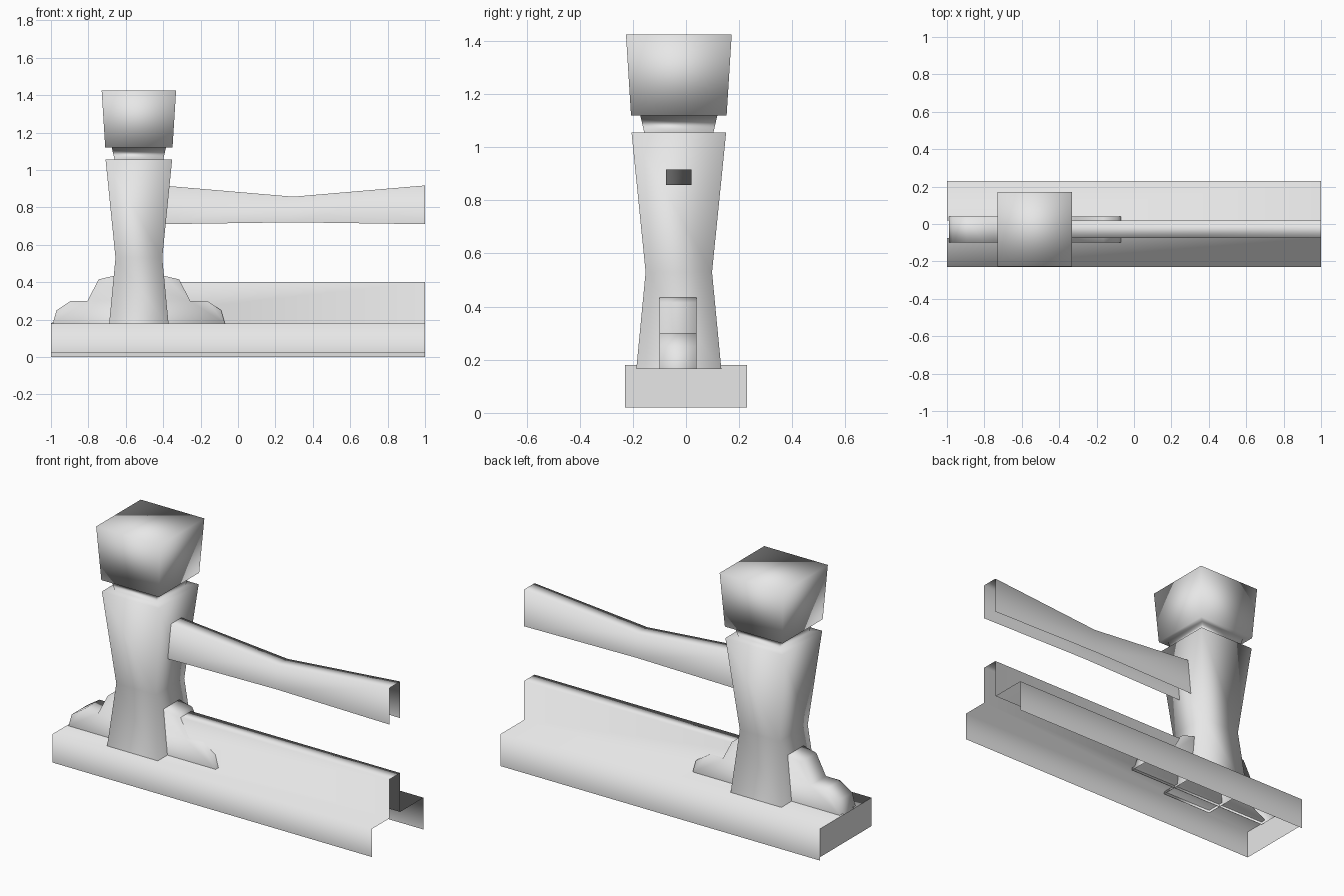
import bpy
import bmesh

cube = bpy.data.objects.get("Cube")
if cube:
    bpy.data.objects.remove(cube, do_unlink=True)

grey = bpy.data.materials.new("plain_grey")
grey.use_nodes = True
grey.diffuse_color = (0.8, 0.8, 0.8, 1)
grey.node_tree.nodes["Principled BSDF"].inputs["Base Color"].default_value = (0.8, 0.8, 0.8, 1)


def loft(name, sections, closed=False, cap_start=False, cap_end=False):
    """Skin a row of matching cross-sections into one smooth shell."""
    bm = bmesh.new()
    rows = [[bm.verts.new(p) for p in sec] for sec in sections]
    n = len(rows[0])
    for a, b in zip(rows, rows[1:]):
        for i in range(n if closed else n - 1):
            j = (i + 1) % n
            bm.faces.new((a[i], b[i], b[j], a[j]))
    if cap_start:
        bm.faces.new(rows[0])
    if cap_end:
        bm.faces.new(rows[-1][::-1])
    for f in bm.faces:
        f.smooth = True
    mesh = bpy.data.meshes.new(name)
    bm.to_mesh(mesh)
    bm.free()
    mesh.materials.append(grey)
    obj = bpy.data.objects.new(name, mesh)
    bpy.context.collection.objects.link(obj)
    return obj


POST_X, POST_Y = -0.53, -0.027
HALF = 0.23                     # half depth of the base
RAIL_F, RAIL_B = -0.075, 0.02   # front and back of the rails
TOP = 0.18                      # top of the base

# Base channel with the lower rail rising from it; the rail starts inside the foot
profile = [(-HALF, 0.02), (-HALF, TOP), (RAIL_F, TOP), (RAIL_F, 0.4),
           (RAIL_B, 0.4), (RAIL_B, TOP), (HALF, TOP), (HALF, 0)]
loft("base_and_lower_rail",
     [[(-0.6 if x < 0 and z > TOP else x, y, z) for y, z in profile] for x in (-1, 1)])

# Panel closing one end of the base
loft("base_end_panel", [[(-1, y, z) for z in (0.02, TOP)] for y in (-HALF, HALF)])

# Upper rail, an open channel that narrows in the middle
loft("upper_rail",
     [[(x, RAIL_F, lo), (x, RAIL_F, hi), (x, RAIL_B, hi), (x, RAIL_B, lo)]
      for x, lo, hi in ((-0.41, 0.71, 0.917), (0.295, 0.72, 0.857), (1, 0.71, 0.917))])

# Square post with waist, neck and head
rings = [(0.16, 0.165), (0.125, 0.53), (0.178, 1.055), (0.13, 1.055),
         (0.145, 1.12), (0.18, 1.12), (0.199, 1.425)]
corners = ((-1, -1), (-1, 1), (1, 1), (1, -1))
loft("post", [[(POST_X + h * u, POST_Y + h * v, z) for u, v in corners] for h, z in rings],
     closed=True, cap_end=True)

# Stepped foot on both sides of the post
step = [(0.46, 0.165), (0.46, 0.18), (0.44, 0.25), (0.365, 0.3), (0.275, 0.3), (0.215, 0.415), (0.13, 0.435)]
outline = [(-d, z) for d, z in step] + step[::-1]
loft("foot", [[(POST_X + d, y, z) for d, z in outline] for y in (0.04, -0.1)],
     cap_start=True, cap_end=True)
